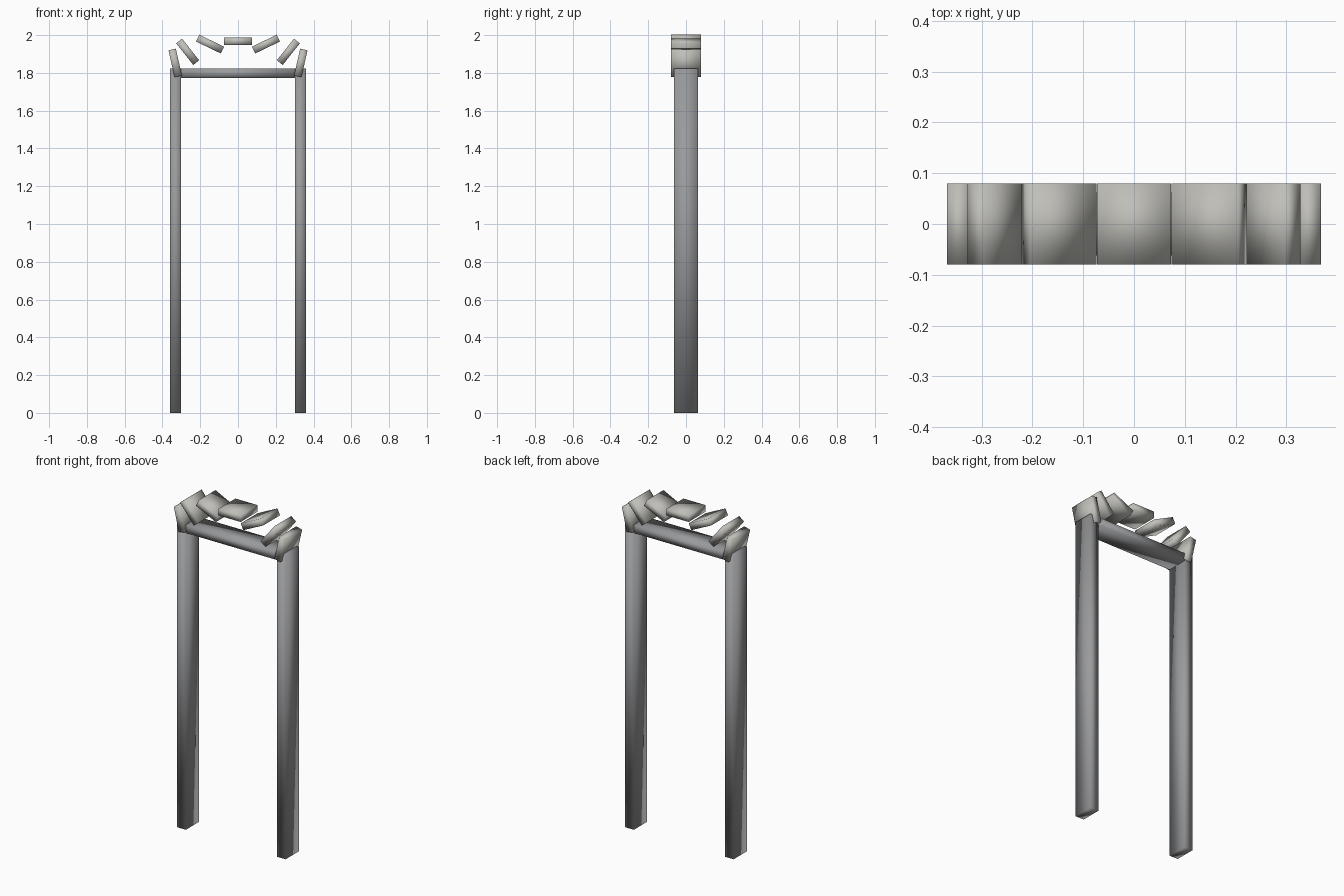
import bpy
from math import pi, sin, cos

if "Cube" in bpy.data.objects:
    bpy.data.objects.remove(bpy.data.objects["Cube"])


def material(name, rgb):
    m = bpy.data.materials.new(name)
    m.diffuse_color = (*rgb, 1)
    m.use_nodes = True
    m.node_tree.nodes["Principled BSDF"].inputs["Base Color"].default_value = m.diffuse_color
    return m


def block(name, size, loc, mat, tilt=0.0):
    """Smooth-shaded box, tilted about the y axis."""
    bpy.ops.mesh.primitive_cube_add(size=1, location=loc, rotation=(0, tilt, 0))
    ob = bpy.context.object
    ob.name = name
    ob.scale = size
    bpy.ops.object.transform_apply(location=False, rotation=False, scale=True)
    bpy.ops.object.shade_smooth()
    ob.data.materials.append(mat)
    return ob


dark = material("dark_stone", (0.32, 0.325, 0.335))
pale = material("pale_stone", (0.52, 0.515, 0.48))

# Posts
POST_H = 1.822
for side, label in ((-1, "left"), (1, "right")):
    block(f"{label}_post", (0.058, 0.125, POST_H), (side * 0.33, 0, POST_H / 2), dark)

# Lintel between the posts
block("lintel", (0.61, 0.125, 0.048), (0, 0, 1.798), dark)

# Seven arch stones on a flattened arc, each leaning inward
STONES = 7
for i in range(STONES):
    a = (i - STONES // 2) * pi / STONES
    loc = (0.341 * sin(a), 0, 1.82 + 0.147 * cos(a))
    block(f"arch_stone_{i + 1}", (0.146, 0.16, 0.04), loc, pale, -a)
